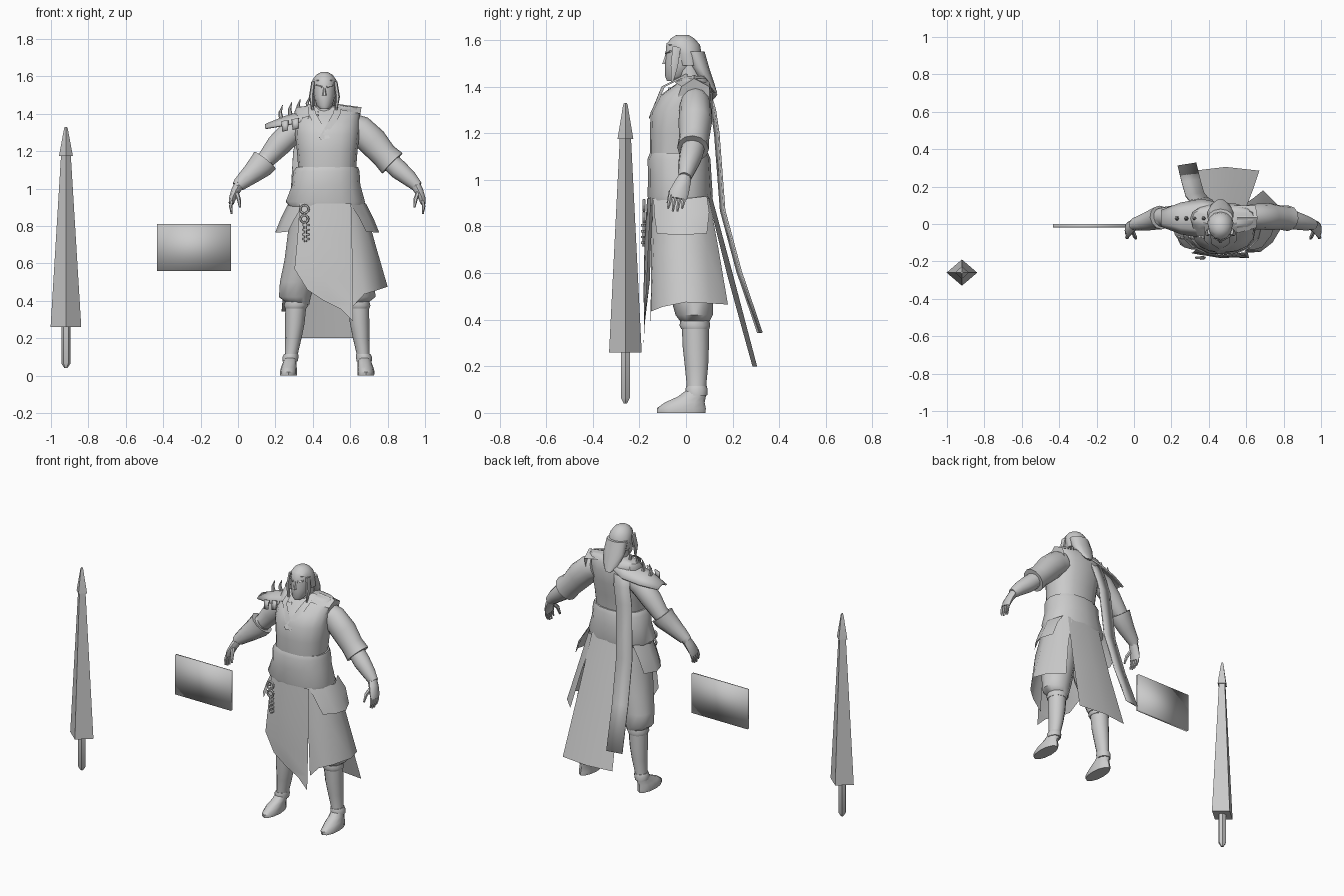
import bpy, bmesh, math
from mathutils import Vector

grey = bpy.data.materials.new("plain_grey")
grey.diffuse_color = (0.6, 0.6, 0.6, 1)
CX = 0.477                                   # figure's mirror plane


def finish(name, bm, angle=50):
    bmesh.ops.recalc_face_normals(bm, faces=bm.faces)
    me = bpy.data.meshes.new(name)
    bm.to_mesh(me)
    bm.free()
    ob = bpy.data.objects.new(name, me)
    bpy.context.collection.objects.link(ob)
    me.materials.append(grey)
    bpy.ops.object.select_all(action='DESELECT')
    ob.select_set(True)
    bpy.context.view_layer.objects.active = ob
    bpy.ops.object.shade_smooth_by_angle(angle=math.radians(angle))
    return ob


def loft(name, rings, n=12, level=True, power=1.0, angle=50, mirror=False):
    """Rings of (x, y, z, width radius, depth radius); level keeps them horizontal."""
    bm = bmesh.new()
    pts = [Vector(r[:3]) for r in rings]
    if mirror:
        pts = [Vector((2 * CX - p.x, p.y, p.z)) for p in pts]
    loops = []
    for i, p in enumerate(pts):
        t = Vector((0, 0, 1))
        if not level:
            t = (pts[min(i + 1, len(pts) - 1)] - pts[max(i - 1, 0)]).normalized()
        u = (Vector((0, 1, 0)) - t * t.y).normalized()
        v = u.cross(t)
        loop = []
        for k in range(n):
            a = 2 * math.pi * k / n
            c, s = math.cos(a), math.sin(a)
            c, s = math.copysign(abs(c) ** power, c), math.copysign(abs(s) ** power, s)
            loop.append(bm.verts.new(p + v * c * rings[i][3] + u * s * rings[i][4]))
        loops.append(loop)
    for a, b in zip(loops, loops[1:]):
        for k in range(n):
            bm.faces.new((a[k], a[(k + 1) % n], b[(k + 1) % n], b[k]))
    bm.faces.new(loops[0])
    bm.faces.new(loops[-1])
    return finish(name, bm, angle)


def sheet(name, rows, mirror=False, thick=0):
    """Cloth or plate: a grid of points, one list per row."""
    bm = bmesh.new()
    grid = [[bm.verts.new((2 * CX - x if mirror else x, y, z)) for x, y, z in r] for r in rows]
    for a, b in zip(grid, grid[1:]):
        for k in range(len(a) - 1):
            bm.faces.new((a[k], a[k + 1], b[k + 1], b[k]))
    ob = finish(name, bm)
    if thick:
        ob.modifiers.new("thickness", 'SOLIDIFY').thickness = thick
    return ob


# Pointed four-sided weapon with grip
W = (-0.92, -0.26)
loft("weapon_grip", [(*W, .04, .008, .008), (*W, .065, .025, .022), (*W, .27, .025, .022)], 6)
loft("weapon_body", [(*W, .26, .082, .07), (*W, 1.18, .026, .024)], 4)
loft("weapon_tip", [(*W, 1.175, .037, .034), (*W, 1.32, .01, .01), (*W, 1.33, .006, .006)], 4)

# Flat board
bm = bmesh.new()
bmesh.ops.create_cube(bm, size=1)
for v in bm.verts:
    v.co = (-.235 + v.co.x * .395, -.01 + v.co.y * .018, .685 + v.co.z * .25)
finish("board", bm, 180)

# Head: neck, face, nose, hair
HX = 0.462
loft("neck", [(HX, .02, 1.38, .06, .06), (HX, .01, 1.5, .05, .05)])
loft("head", [(HX, -.06, 1.425, .022, .022), (HX, -.04, 1.445, .042, .05), (HX, -.025, 1.49, .056, .066),
              (HX, -.02, 1.54, .06, .068), (HX, -.02, 1.585, .056, .064), (HX, -.015, 1.615, .03, .035)])
loft("nose", [(HX, -.09, 1.498, .012, .014), (HX, -.088, 1.512, .009, .01), (HX, -.08, 1.55, .005, .006)], 6)
loft("hair_cap", [(HX, .015, 1.49, .068, .05), (HX, .005, 1.54, .07, .062), (HX, -.012, 1.58, .064, .072),
                  (HX, -.015, 1.607, .045, .05), (HX, -.015, 1.622, .02, .025)])
loft("long_hair", [(HX, .125, 1.375, .02, .008), (HX, .09, 1.42, .055, .03), (HX, .06, 1.48, .072, .04),
                   (HX, .03, 1.55, .068, .05)])
for s in (-1, 1):
    loft("side_lock", [(HX + s * .06, -.04, 1.57, .01, .02), (HX + s * .071, -.05, 1.49, .012, .018),
                       (HX + s * .064, -.06, 1.42, .005, .006)], 6, False)
    loft("brow", [(HX + s * .012, -.084, 1.543, .006, .008), (HX + s * .045, -.066, 1.552, .004, .006)], 5, False)

# Torso, collar and waist sash
loft("torso", [(CX, -.035, 1.05, .15, .115), (CX, -.035, 1.11, .155, .12), (CX, -.03, 1.2, .162, .125),
               (CX, -.02, 1.29, .172, .132), (CX, .0, 1.36, .17, .115), (CX, .03, 1.41, .175, .075),
               (CX, .035, 1.435, .165, .055), (CX, .025, 1.445, .08, .05)], 16, power=.85)
loft("sash", [(CX, -.025, .89, .19, .13), (CX - .01, -.025, .93, .212, .14), (CX - .005, -.027, 1.02, .182, .136),
              (CX - .005, -.03, 1.09, .178, .135), (CX, -.03, 1.115, .165, .125)], 16, power=.9)
sheet("shoulder_wing", [[(.55, -.05, 1.42), (.55, .035, 1.45), (.55, .1, 1.42)],
                        [(.655, -.02, 1.40), (.66, .035, 1.435), (.65, .1, 1.40)],
                        [(.635, -.04, 1.34), (.645, .035, 1.36), (.635, .1, 1.34)]])
for s in (-1, 1):
    sheet("lapel", [[(HX + s * .06, .0, 1.455), (HX + s * .09, .01, 1.45)],
                    [(HX + s * .045, -.105, 1.4), (HX + s * .085, -.09, 1.4)],
                    [(HX - s * .03, -.158, 1.27), (HX + s * .02, -.158, 1.26)]])

# Arms: a wide sleeve on one side, bare arm and bracer on the other
loft("sleeve", [(.60, .04, 1.335, .07, .06), (.65, .04, 1.315, .078, .068), (.72, .04, 1.25, .08, .072),
                (.78, .035, 1.18, .07, .065), (.825, .03, 1.135, .077, .068)], level=False)
loft("bare_arm", [(.60, .04, 1.335, .06, .06), (.67, .04, 1.3, .068, .065), (.74, .04, 1.23, .064, .06),
                  (.80, .04, 1.16, .05, .05), (.84, .03, 1.12, .045, .045)], level=False, mirror=True)
loft("bracer", [(.81, .035, 1.15, .074, .064), (.83, .03, 1.125, .07, .06), (.88, .015, 1.08, .055, .05),
                (.95, 0, 1.02, .036, .034)], level=False, mirror=True)
for m in (False, True):
    loft("forearm", [(.80, .035, 1.155, .05, .05), (.86, .02, 1.1, .052, .05), (.92, .005, 1.05, .042, .04),
                     (.96, -.005, 1.01, .03, .028)], level=False, mirror=m)
    loft("palm", [(.945, 0, 1.025, .028, .026), (.968, -.015, .985, .024, .035), (.985, -.03, .945, .018, .042),
                  (.99, -.035, .92, .014, .038)], 8, False, mirror=m)
    for k in range(4):
        y = -.065 + k * .02
        tip = .865 + (.012 if k in (0, 3) else 0)
        loft("finger", [(.987, y, .935, .01, .01), (.993, y - .006, .905, .009, .009), (.988, y - .012, tip, .005, .005)],
             6, False, mirror=m)
    loft("thumb", [(.965, -.03, .985, .012, .014), (.95, -.065, .945, .011, .012), (.943, -.078, .9, .006, .006)],
         6, False, mirror=m)

    # Legs
    loft("trouser_leg", [(.628, .04, .38, .055, .055), (.65, .035, .42, .085, .08), (.635, .025, .5, .095, .092),
                         (.605, .005, .62, .1, .105), (.58, -.01, .78, .105, .115), (.57, -.02, .92, .1, .11)], mirror=m)
    loft("boot", [(.674, .045, .08, .036, .042), (.668, .045, .12, .035, .042), (.658, .045, .2, .044, .05),
                  (.65, .042, .28, .052, .056), (.645, .04, .37, .056, .058)], mirror=m)
    loft("boot_cuff", [(.645, .04, .36, .058, .06), (.643, .038, .375, .065, .066), (.641, .038, .4, .06, .062)], mirror=m)
    loft("ankle_band", [(.675, .045, .075, .04, .046), (.673, .045, .1, .043, .048), (.67, .045, .115, .038, .044)], mirror=m)
    loft("foot", [(.684, -.02, 0, .044, .104), (.684, -.02, .02, .046, .105), (.682, -.005, .045, .042, .085),
                  (.677, .025, .07, .037, .06), (.674, .045, .1, .034, .04)], mirror=m)

    # Hip flap on both sides
    sheet("hip_flap", [[(.60, -.14, .92), (.66, -.08, .92), (.685, 0, .92), (.64, .09, .93)],
                       [(.65, -.135, .84), (.7, -.075, .84), (.725, .01, .84), (.69, .1, .86)],
                       [(.685, -.125, .77), (.735, -.06, .765), (.755, .01, .765), (.72, .09, .77)]], mirror=m)

# Skirt cloths
sheet("front_cloth", [[(.33, -.135, .92), (.46, -.167, .92), (.605, -.15, .92)],
                      [(.318, -.15, .74), (.46, -.178, .74), (.61, -.16, .74)],
                      [(.302, -.155, .57), (.46, -.182, .52), (.613, -.17, .52)],
                      [(.37, -.168, .46), (.5, -.18, .39), (.614, -.177, .38)],
                      [(.46, -.175, .40), (.55, -.18, .355), (.615, -.182, .29)]])
sheet("side_skirt", [[(.59, -.145, .92), (.62, -.12, .92), (.66, -.07, .92), (.675, 0, .92), (.64, .07, .92), (.58, .1, .92)],
                     [(.6, -.15, .68), (.65, -.14, .7), (.71, -.09, .7), (.735, 0, .7), (.7, .09, .7), (.64, .14, .7)],
                     [(.614, -.152, .37), (.675, -.15, .435), (.74, -.1, .455), (.8, 0, .475), (.77, .1, .47), (.69, .18, .465)]])
sheet("back_cloth", [[(.36, .09, .94), (.48, .108, .94), (.6, .09, .94)],
                     [(.345, .18, .58), (.49, .205, .58), (.635, .18, .58)],
                     [(.32, .285, .2), (.49, .305, .2), (.67, .285, .2)]])
sheet("back_strap", [[(x - .05, y - .012, z), (x + .05, y + .004, z)] for x, y, z in
                     [(.39, .09, 1.42), (.37, .125, 1.3), (.345, .14, 1.2), (.325, .165, .87), (.305, .235, .61), (.283, .325, .345)]],
      thick=.008)

# Shoulder guard with spikes and hanging tabs
sheet("shoulder_guard", [[(x, .03 + w * f, z - d * f * f) for f in (-1, -.6, 0, .6, 1)] for x, z, w, d in
                         [(.145, 1.345, .045, .02), (.25, 1.388, .085, .045), (.36, 1.42, .105, .055), (.43, 1.445, .09, .05)]],
      thick=.01)
for x, z in [(.23, 1.378), (.28, 1.395), (.325, 1.41), (.375, 1.425)]:
    loft("guard_spike", [(x, .03, z, .012, .012), (x - .004, .03, z + .03, .009, .009), (x + .008, .03, z + .068, .002, .002)],
         6, False)
for x, z in [(.25, 1.36), (.305, 1.37), (.36, 1.38), (.41, 1.39)]:
    sheet("guard_tab", [[(x - .018, -.068, z), (x + .018, -.075, z + .008)],
                        [(x - .014, -.078, z - .055), (x + .016, -.085, z - .047)]], thick=.008)

# Belt rings and chain charm
for z, r in [(.89, .022), (.838, .02)]:
    bpy.ops.mesh.primitive_torus_add(location=(.355, -.18, z), rotation=(math.pi / 2, 0, 0), major_radius=r,
                                     minor_radius=.007, major_segments=12, minor_segments=6)
    bpy.context.object.name = "belt_ring"
    bpy.context.object.data.materials.append(grey)
loft("charm_rod", [(.362, -.182, .715, .008, .008), (.358, -.18, .825, .008, .008)], 6)
for k in range(4):
    loft("charm_bead", [(.364, -.182, .725 + k * .025, .018, .012), (.364, -.182, .735 + k * .025, .018, .012)], 6)
